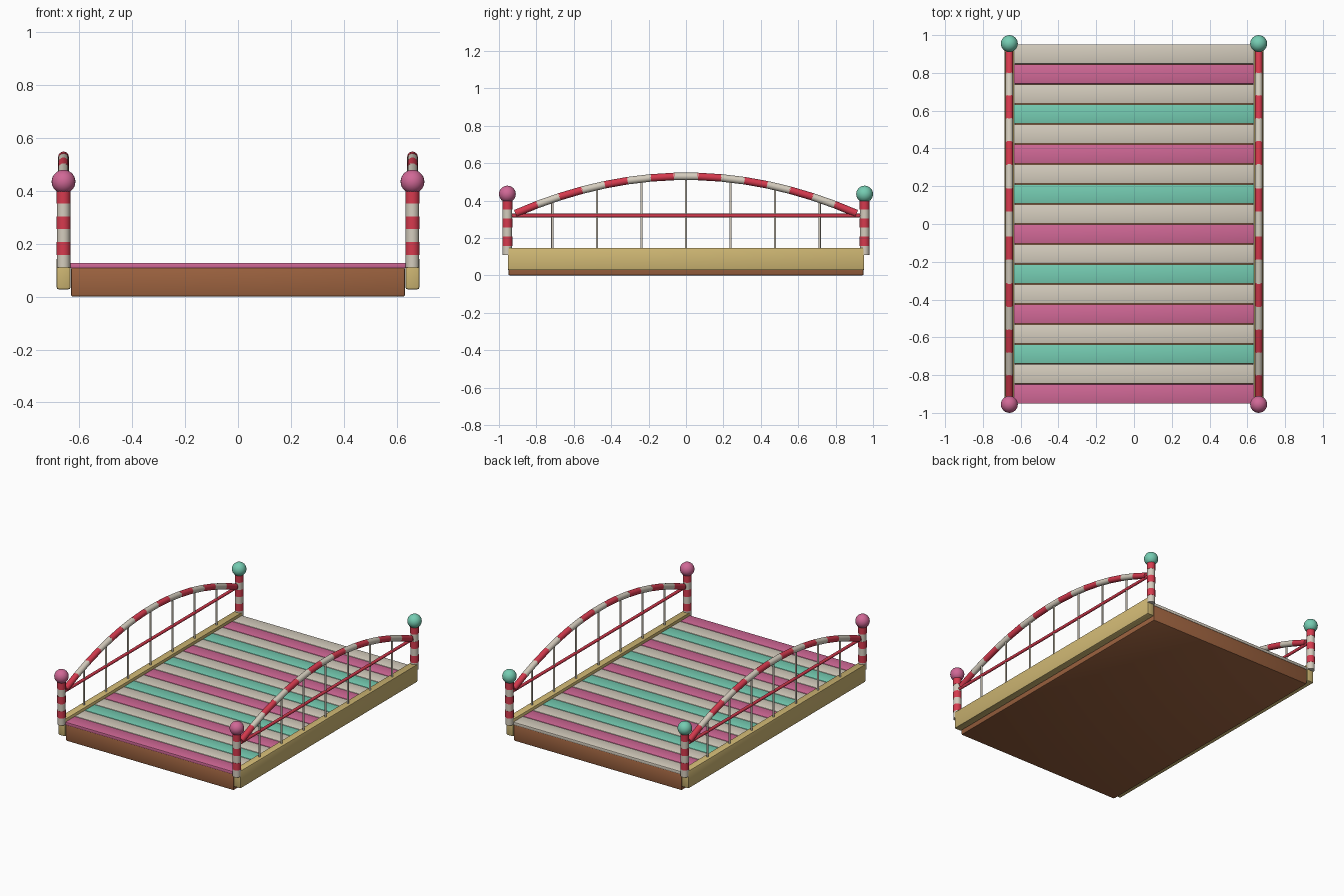
import bpy, bmesh, math
from mathutils import Vector, Matrix

if "Cube" in bpy.data.objects:
    bpy.data.objects.remove(bpy.data.objects["Cube"])


def material(name, srgb):
    m = bpy.data.materials.new(name)
    lin = [(c / 255 / 12.92) if c < 11 else ((c / 255 + 0.055) / 1.055) ** 2.4 for c in srgb]
    m.diffuse_color = (*lin, 1)
    m.use_nodes = True
    m.node_tree.nodes["Principled BSDF"].inputs["Base Color"].default_value = m.diffuse_color
    return m


RED = material("candy red", (214, 58, 78))
CREAM = material("cream", (212, 204, 189))
PINK = material("pink", (208, 104, 150))
TEAL = material("teal", (117, 204, 178))
TAN = material("tan wood", (208, 184, 116))
BROWN = material("brown wood", (156, 98, 63))


def finish(name, bm, mats):
    me = bpy.data.meshes.new(name)
    bm.to_mesh(me)
    bm.free()
    for m in mats:
        me.materials.append(m)
    ob = bpy.data.objects.new(name, me)
    bpy.context.collection.objects.link(ob)
    bpy.ops.object.select_all(action='DESELECT')
    ob.select_set(True)
    bpy.context.view_layer.objects.active = ob
    bpy.ops.object.shade_smooth_by_angle(angle=math.radians(40))
    return ob


def box(name, lo, hi, mat, bevel):
    lo, hi = Vector(lo), Vector(hi)
    bm = bmesh.new()
    size = hi - lo
    bmesh.ops.create_cube(bm, size=1, matrix=Matrix.Translation((lo + hi) / 2) @ Matrix.Diagonal((*size, 1)))
    bmesh.ops.bevel(bm, geom=bm.edges[:], offset=bevel, segments=2, profile=0.5, affect='EDGES')
    return finish(name, bm, [mat])


def rod(bm, a, b, r, slot=0, sides=16):
    a, b = Vector(a), Vector(b)
    d = b - a
    rot = d.to_track_quat('Z', 'Y').to_matrix().to_4x4()
    old = set(bm.faces)
    bmesh.ops.create_cone(bm, cap_ends=True, segments=sides, radius1=r, radius2=r, depth=d.length,
                          matrix=Matrix.Translation((a + b) / 2) @ rot)
    for f in bm.faces:
        if f not in old:
            f.material_index = slot


# Deck base and striped planks
box("deck_base", (-0.632, -0.95, 0), (0.632, 0.95, 0.111), BROWN, 0.008)
N = 18
pitch = 1.904 / N
for i in range(N):
    y = -0.952 + i * pitch
    mat = (PINK, CREAM, TEAL, CREAM)[i % 4]
    box(f"plank_{i + 1}", (-0.636, y + 0.002, 0.108), (0.636, y + pitch - 0.002, 0.128), mat, 0.003)

# Arch curve and its equal-length stripe joints
END, SPRING, RISE = 0.91, 0.332, 0.198


def arch_z(y):
    return SPRING + RISE * (1 - (y / END) ** 2)


def arch_points(count):
    fine = [Vector((0, y, arch_z(y))) for y in (END * (k / 300 - 1) for k in range(601))]
    run = [0]
    for p, q in zip(fine, fine[1:]):
        run.append(run[-1] + (q - p).length)
    pts = []
    for j in range(count + 1):
        target = run[-1] * j / count
        pts.append(fine[min(range(601), key=lambda k: abs(run[k] - target))])
    return pts


for side, sx in (("left", -1), ("right", 1)):
    x = sx * 0.66
    # Side beam
    box(f"{side}_beam", (x - 0.026, -0.953, 0.028), (x + 0.026, 0.953, 0.148), TAN, 0.007)

    # Striped arch
    bm = bmesh.new()
    pts = arch_points(15)
    for j, (p, q) in enumerate(zip(pts, pts[1:])):
        ext = (q - p).normalized() * 0.002
        off = Vector((x, 0, 0))
        rod(bm, p + off - ext, q + off + ext, 0.02, j % 2)
    finish(f"{side}_arch", bm, [RED, CREAM])

    # Straight handrail
    bm = bmesh.new()
    rod(bm, (x, -0.95, 0.32), (x, 0.95, 0.32), 0.01, sides=12)
    finish(f"{side}_handrail", bm, [RED])

    # Thin balusters
    bm = bmesh.new()
    for k in range(-3, 4):
        y = k * 0.238
        rod(bm, (x, y, 0.14), (x, y, arch_z(y)), 0.0065, sides=10)
    finish(f"{side}_balusters", bm, [CREAM])

    # Striped end posts with ball caps
    for end, sy, cap in (("front", -1, PINK), ("back", 1, TEAL)):
        y = sy * 0.955
        bm = bmesh.new()
        for k in range(6):
            z = 0.11 + k * 0.0485
            rod(bm, (x, y, z), (x, y, z + 0.0485), 0.0265 if k % 2 else 0.0255, k % 2, 20)
        finish(f"{side}_{end}_post", bm, [CREAM, RED])
        bm = bmesh.new()
        bmesh.ops.create_uvsphere(bm, u_segments=24, v_segments=14, radius=0.045,
                                  matrix=Matrix.Translation((x, y, 0.435)))
        finish(f"{side}_{end}_ball", bm, [cap])
